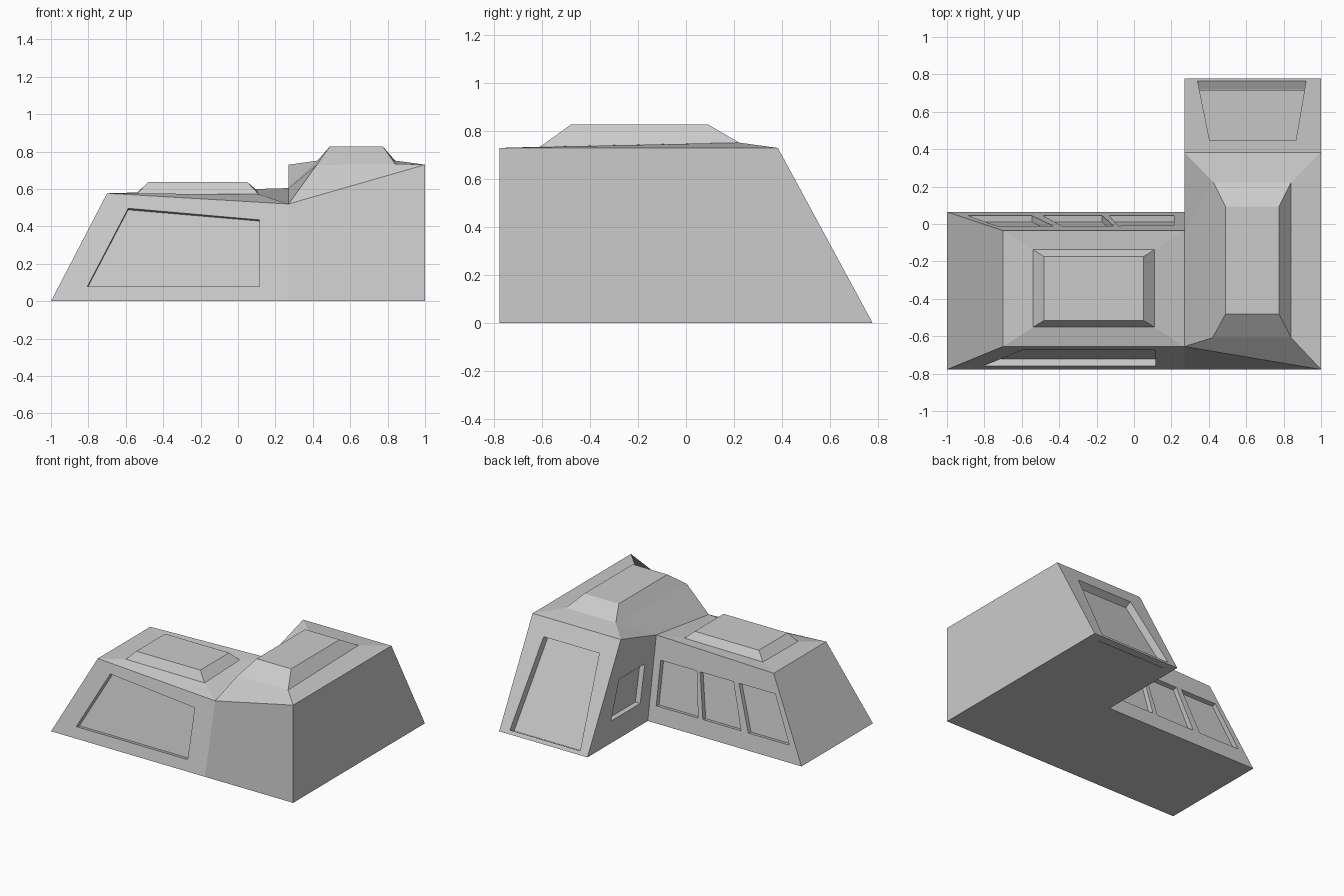
import bpy, bmesh
from mathutils import Vector

if "Cube" in bpy.data.objects:
    bpy.data.objects.remove(bpy.data.objects["Cube"])


def make_object(name, bm):
    bmesh.ops.recalc_face_normals(bm, faces=bm.faces)
    mesh = bpy.data.meshes.new(name)
    bm.to_mesh(mesh)
    bm.free()
    obj = bpy.data.objects.new(name, mesh)
    bpy.context.collection.objects.link(obj)
    return obj


def bridge(bm, a, b):
    """Quads between two closed loops of equal length."""
    n = len(a)
    for i in range(n):
        j = (i + 1) % n
        bm.faces.new((a[i], a[j], b[j], b[i]))


bm = bmesh.new()


def loop(points):
    return [bm.verts.new(p) for p in points]


# L-shaped walls, from ground outline to eaves
ground = loop([(x, y, 0) for x, y in (
    (-1, -0.778), (0.27, -0.778), (1, -0.778), (1, 0.778),
    (0.27, 0.778), (0.27, 0.065), (-1, 0.065))])
eaves = loop([
    (-0.7, -0.655, 0.577), (0.27, -0.655, 0.52), (1, -0.778, 0.73),
    (1, 0.383, 0.73), (0.27, 0.383, 0.73), (0.27, -0.035, 0.605),
    (-0.7, -0.035, 0.577)])
bridge(bm, ground, eaves)
bm.faces.new((ground[0], ground[1], ground[5], ground[6]))
bm.faces.new(ground[1:6])

# low wing roof with raised deck
rim = loop([(-0.54, -0.552, 0.575), (0.11, -0.552, 0.572),
            (0.11, -0.137, 0.585), (-0.54, -0.137, 0.58)])
deck = loop([(-0.48, -0.515, 0.637), (0.05, -0.515, 0.637),
             (0.05, -0.175, 0.637), (-0.48, -0.175, 0.637)])
bridge(bm, [eaves[i] for i in (0, 1, 5, 6)], rim)
bridge(bm, rim, deck)
bm.faces.new(deck)

# tall wing roof with raised deck
rim = loop([(0.42, -0.608, 0.728), (0.84, -0.608, 0.735),
            (0.84, 0.222, 0.752), (0.425, 0.222, 0.752)])
deck = loop([(0.49, -0.48, 0.827), (0.775, -0.48, 0.827),
             (0.775, 0.093, 0.827), (0.49, 0.093, 0.827)])
for i in range(3):
    bm.faces.new((eaves[i + 1], eaves[i + 2], rim[i + 1], rim[i]))
bm.faces.new((eaves[4], eaves[5], rim[3]))
bm.faces.new((eaves[5], eaves[1], rim[0], rim[3]))
bridge(bm, rim, deck)
bm.faces.new(deck)
body = make_object("building_body", bm)


def recess(name, points, outward, depth):
    """Sink a four-sided window panel into a wall."""
    pts = [Vector(p) for p in points]
    normal = (pts[2] - pts[0]).cross(pts[3] - pts[1]).normalized()
    if normal.dot(Vector(outward)) < 0:
        normal.negate()
    cut = bmesh.new()
    outer = [cut.verts.new(p + normal * 0.03) for p in pts]
    inner = [cut.verts.new(p - normal * depth) for p in pts]
    bridge(cut, outer, inner)
    cut.faces.new(outer)
    cut.faces.new(inner)
    cutter = make_object(name, cut)
    cutter.hide_render = True
    mod = body.modifiers.new(name, 'BOOLEAN')
    mod.operation = 'DIFFERENCE'
    mod.solver = 'EXACT'
    mod.object = cutter
    bpy.context.view_layer.objects.active = body
    bpy.ops.object.modifier_apply(modifier=name)
    bpy.data.objects.remove(cutter)


def sloped(points, base_y, slope):
    return [(x, base_y + slope * z, z) for x, z in points]


# large front window
recess("front_window", sloped(
    [(-0.805, 0.08), (0.115, 0.08), (0.115, 0.437), (-0.587, 0.497)],
    -0.778, 0.216), (0, -1, 0), 0.04)

# three rear windows of the low wing: bottom x pair, top x pair
for i, (a, b, c, d) in enumerate([(-0.885, -0.545, -0.43, -0.73),
                                  (-0.485, -0.17, -0.11, -0.385),
                                  (-0.13, 0.215, 0.215, -0.085)]):
    recess(f"rear_window_{i}", sloped(
        [(a, 0.12), (b, 0.12), (c, 0.44), (d, 0.44)],
        0.065, -0.17), (0, 1, 0), 0.035)

# rear window of the tall wing
recess("tall_rear_window", sloped(
    [(0.34, 0.025), (0.92, 0.025), (0.865, 0.615), (0.405, 0.615)],
    0.778, -0.541), (0, 1, 0), 0.055)

# courtyard window in the tall wing's inner wall
recess("courtyard_window", [(0.27, y, z) for y, z in (
    (0.50, 0.165), (0.155, 0.165), (0.10, 0.44), (0.405, 0.44))],
    (-1, 0, 0), 0.04)
